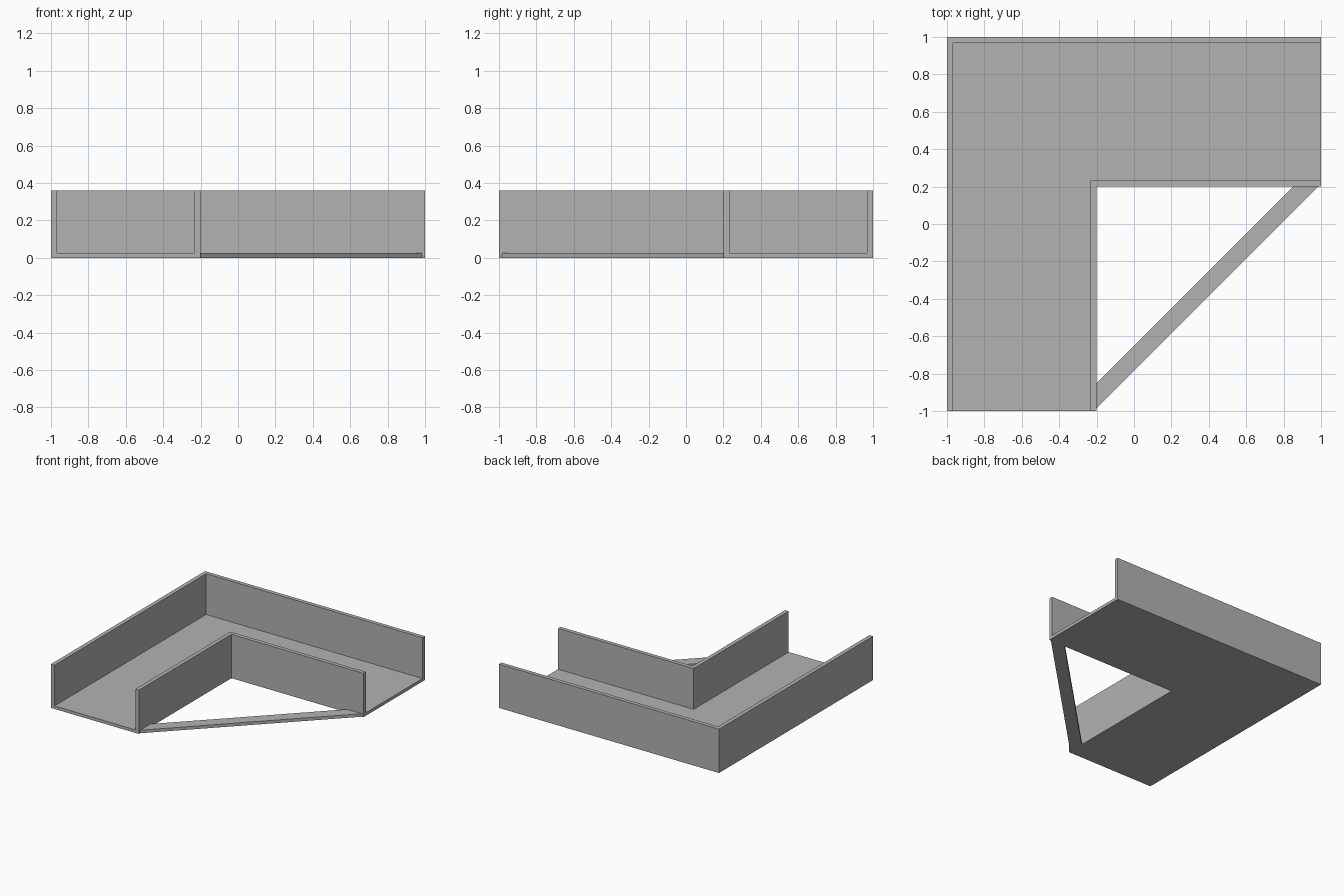
import bpy
import bmesh

cube = bpy.data.objects.get("Cube")
if cube:
    bpy.data.objects.remove(cube, do_unlink=True)

WIDTH, HEIGHT, WALL, FLOOR = 0.8, 0.36, 0.033, 0.025

grey = bpy.data.materials.new("plain_grey")
grey.use_nodes = True
colour = (0.45, 0.45, 0.45, 1)
grey.diffuse_color = colour
grey.node_tree.nodes["Principled BSDF"].inputs["Base Color"].default_value = colour


def loft(name, rings):
    """Join matching closed rings into a solid with capped ends."""
    bm = bmesh.new()
    loops = [[bm.verts.new(p) for p in ring] for ring in rings]
    for a, b in zip(loops, loops[1:]):
        for i in range(len(a)):
            j = (i + 1) % len(a)
            bm.faces.new((a[i], a[j], b[j], b[i]))
    bm.faces.new(loops[0])
    bm.faces.new(loops[-1])
    bmesh.ops.recalc_face_normals(bm, faces=bm.faces)
    mesh = bpy.data.meshes.new(name)
    bm.to_mesh(mesh)
    bm.free()
    mesh.materials.append(grey)
    obj = bpy.data.objects.new(name, mesh)
    bpy.context.collection.objects.link(obj)
    return obj


# Open channel: U profile (distance from outer wall, height) swept round a mitred corner
inner = WIDTH - WALL
profile = [(0, 0), (WIDTH, 0), (WIDTH, HEIGHT), (inner, HEIGHT),
           (inner, FLOOR), (WALL, FLOOR), (WALL, HEIGHT), (0, HEIGHT)]
loft("corner_channel", [
    [(d - 1, -1, z) for d, z in profile],
    [(d - 1, 1 - d, z) for d, z in profile],
    [(1, 1 - d, z) for d, z in profile],
])

# Flat diagonal brace between the two inner walls
edge = WIDTH - 1
brace = [(edge, -0.985), (0.985, -edge), (0.85, -edge), (edge, -0.85)]
loft("diagonal_brace", [[(x, y, z) for x, y in brace] for z in (0, FLOOR)])
